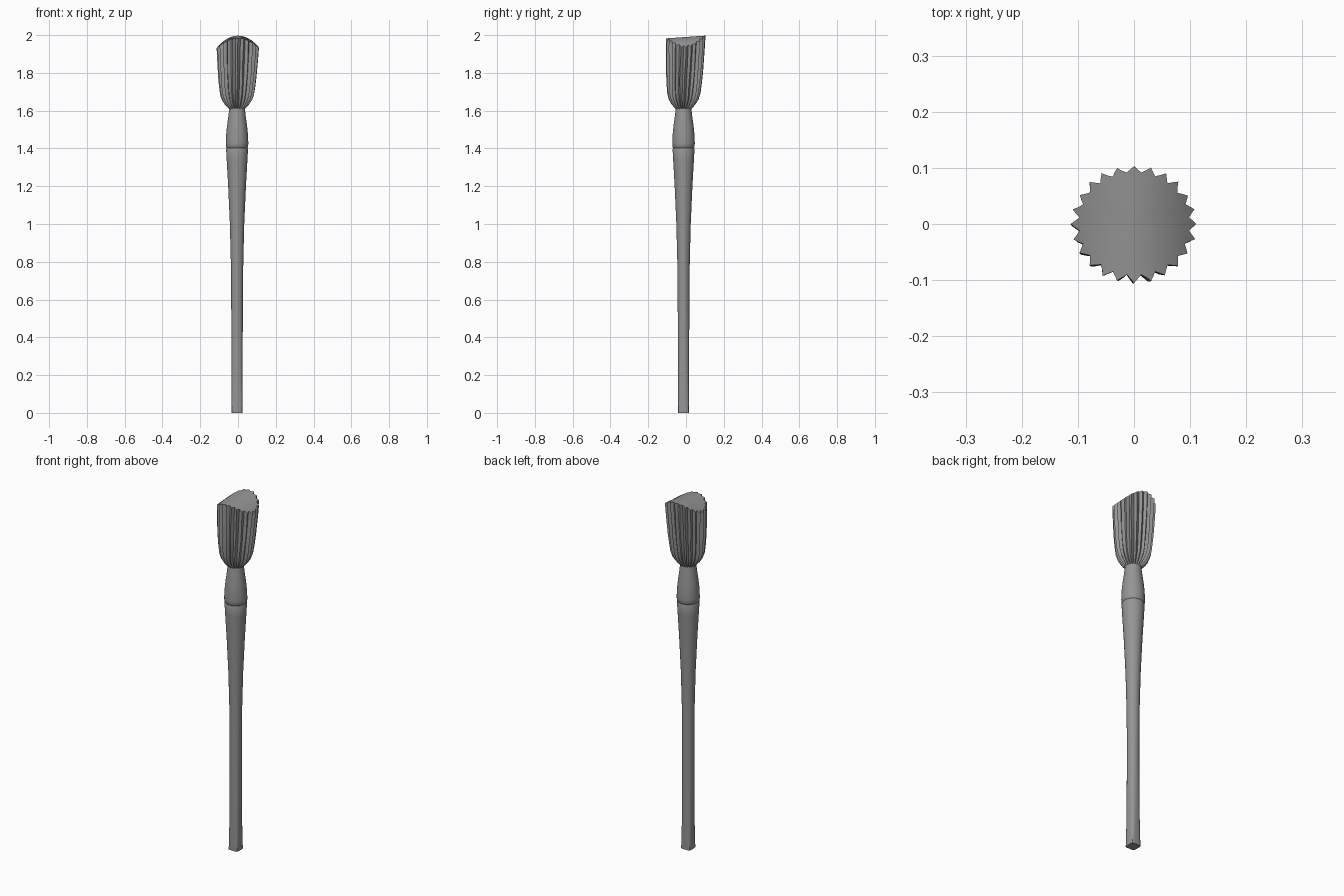
import bpy, bmesh, math, random

random.seed(4)
if "Cube" in bpy.data.objects:
    bpy.data.objects.remove(bpy.data.objects["Cube"])

grey = bpy.data.materials.new("plain grey")
grey.use_nodes = True
GREY = (0.3, 0.3, 0.3, 1)
grey.diffuse_color = GREY
grey.node_tree.nodes["Principled BSDF"].inputs["Base Color"].default_value = GREY

AXIS = (-0.005, -0.013)   # the stem stands slightly off centre


def loft(name, rings, angle):
    """Skin closed rings of points, cap both ends, shade smooth."""
    bm = bmesh.new()
    loops = [[bm.verts.new(p) for p in ring] for ring in rings]
    n = len(loops[0])
    for low, high in zip(loops, loops[1:]):
        for i in range(n):
            j = (i + 1) % n
            bm.faces.new((low[i], low[j], high[j], high[i]))
    bm.faces.new(loops[0][::-1])
    bm.faces.new(loops[-1])
    mesh = bpy.data.meshes.new(name)
    bm.to_mesh(mesh)
    bm.free()
    obj = bpy.data.objects.new(name, mesh)
    bpy.context.collection.objects.link(obj)
    mesh.materials.append(grey)
    bpy.ops.object.select_all(action="DESELECT")
    obj.select_set(True)
    bpy.context.view_layer.objects.active = obj
    bpy.ops.object.shade_smooth_by_angle(angle=math.radians(angle))
    return obj


def stem_ring(z, r, power=2, n=32):
    """Ring that is round at power 2 and squarer above it."""
    pts = []
    for i in range(n):
        a = math.tau * i / n
        c, s = math.cos(a), math.sin(a)
        k = r / (abs(c) ** power + abs(s) ** power) ** (1 / power)
        pts.append((AXIS[0] + k * c, AXIS[1] + k * s, z))
    return pts


# Handle: squared foot that turns round and widens upwards
handle = [(0, 0.029, 7), (0.06, 0.029, 4.5), (0.2, 0.029, 3), (0.4, 0.03, 2.4),
          (0.6, 0.031, 2), (0.8, 0.033, 2), (1.0, 0.038, 2), (1.2, 0.047, 2),
          (1.34, 0.055, 2), (1.395, 0.058, 2), (1.403, 0.055, 2)]
loft("handle", [stem_ring(*h) for h in handle], 40)

# Ferrule: collar that narrows towards the bristles
ferrule = [(1.403, 0.055), (1.408, 0.059), (1.43, 0.0595), (1.47, 0.058),
           (1.52, 0.053), (1.57, 0.046), (1.615, 0.041), (1.63, 0.039)]
loft("ferrule", [stem_ring(*f) for f in ferrule], 40)

# Bristle head: ellipse broken into pointed, slightly wavering locks
LOCKS, STEPS = 24, 4
TOOTH = (-0.7, 0.0, 1.0, 0.1)
locks = [(random.uniform(0.75, 1.15), random.uniform(0, 6)) for _ in range(LOCKS)]


def top_height(x, y):
    """Top surface: arched across x and rising a little to the back."""
    return 1.99 + 0.07 * y - 0.05 * (x / 0.105) ** 2


def bristle_ring(t, radius, depth):
    cx, cy = AXIS[0] * (1 - t), AXIS[1] * (1 - t)
    pts = []
    for i in range(LOCKS * STEPS):
        size, phase = locks[i // STEPS]
        waver = 0.012 * math.sin(9 * t + phase) if TOOTH[i % STEPS] > -0.5 else 0
        a = math.tau * (i - 2) / (LOCKS * STEPS) + waver
        r = radius + depth * size * TOOTH[i % STEPS]
        x = cx + r * math.cos(a) * (1 + 0.03 * t)
        y = cy + r * math.sin(a) * (1 - 0.04 * t)
        pts.append((x, y, 1.607 + t * (top_height(x, y) - 1.607)))
    return pts


profile = [(0, 0.037, 0.002), (0.02, 0.043, 0.004), (0.07, 0.058, 0.006),
           (0.14, 0.073, 0.007), (0.22, 0.081, 0.008), (0.35, 0.087, 0.008),
           (0.5, 0.092, 0.008), (0.65, 0.095, 0.008), (0.8, 0.098, 0.008),
           (0.92, 0.1, 0.008), (1, 0.101, 0.008)]
rings = [bristle_ring(*p) for p in profile]
rings += [bristle_ring(1, r, d) for r, d in
          ((0.09, 0.002), (0.07, 0), (0.045, 0), (0.02, 0), (0.003, 0))]
loft("bristles", rings, 35)
